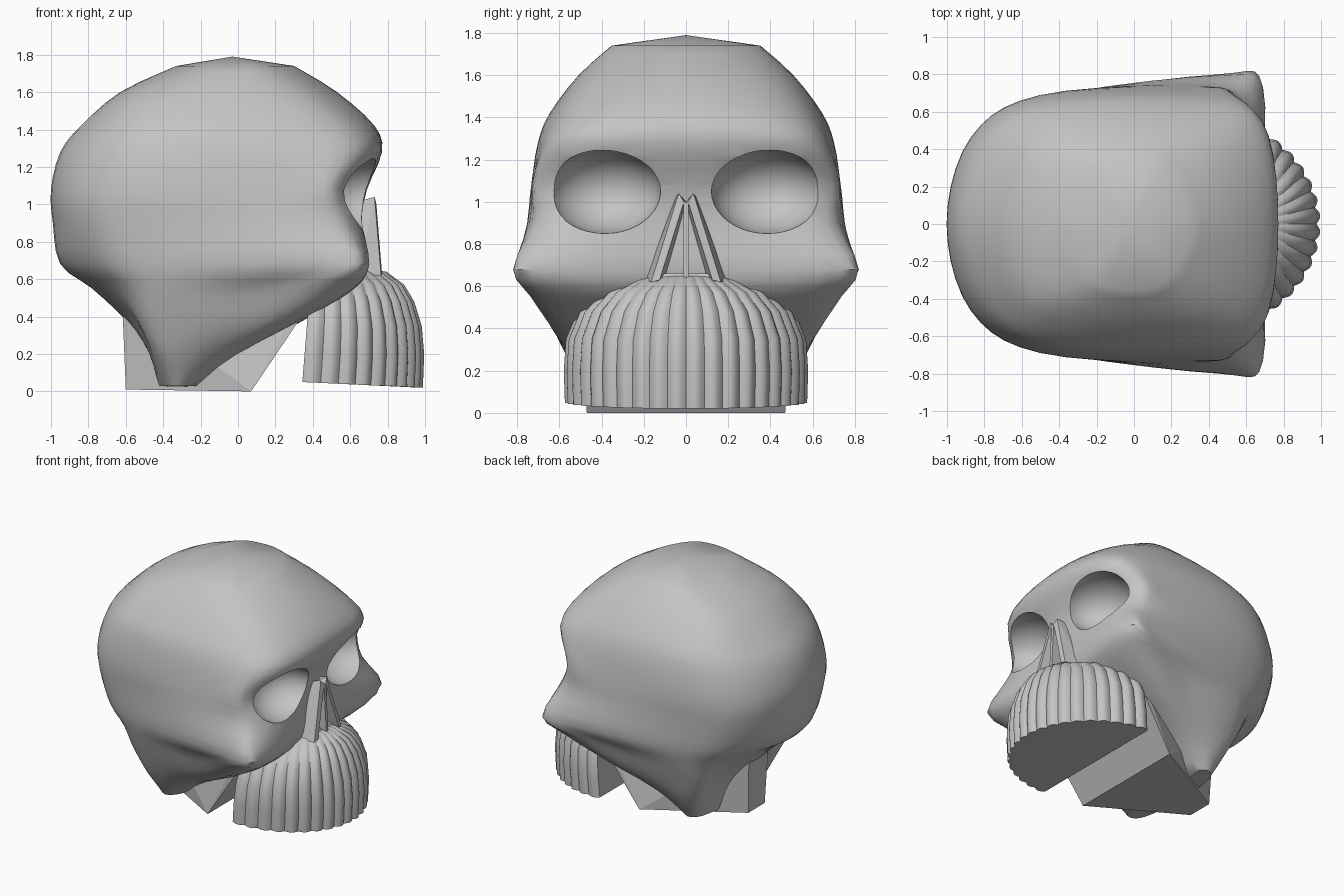
import bpy
import bmesh
from math import sin, cos, pi
from mathutils import Vector

old = bpy.data.objects.get("Cube")
if old:
    bpy.data.objects.remove(old, do_unlink=True)

bone = bpy.data.materials.new("bone_grey")
bone.use_nodes = True
bone.diffuse_color = (0.55, 0.55, 0.55, 1)
bone.node_tree.nodes["Principled BSDF"].inputs["Base Color"].default_value = bone.diffuse_color


def make(name, bm):
    bmesh.ops.recalc_face_normals(bm, faces=bm.faces)
    mesh = bpy.data.meshes.new(name)
    bm.to_mesh(mesh)
    bm.free()
    mesh.materials.append(bone)
    obj = bpy.data.objects.new(name, mesh)
    bpy.context.collection.objects.link(obj)
    return obj


def activate(obj):
    bpy.ops.object.select_all(action='DESELECT')
    obj.select_set(True)
    bpy.context.view_layer.objects.active = obj


def smooth(obj, angle):
    activate(obj)
    bpy.ops.object.shade_smooth_by_angle(angle=angle)


def hull(name, points):
    bm = bmesh.new()
    for p in points:
        bm.verts.new(p)
    bmesh.ops.convex_hull(bm, input=bm.verts)
    return make(name, bm)


def spline(points, steps, closed):
    """Smooth curve passing through all the points."""
    n = len(points)
    pick = (lambda i: points[i % n]) if closed else (lambda i: points[max(0, min(n - 1, i))])
    result = []
    for i in range(n if closed else n - 1):
        a, b, c, d = (pick(i + k) for k in (-1, 0, 1, 2))
        for s in range(steps):
            t = s / steps
            result.append(b + ((c - a) * t + (a * 2 - b * 5 + c * 4 - d) * t * t
                               + (b * 3 - a - c * 3 + d) * t ** 3) / 2)
    if not closed:
        result.append(points[-1])
    return result


def loft(bm, rings):
    """Skin closed rings of equal length and cap both ends."""
    rows = [[bm.verts.new(p) for p in ring] for ring in rings]
    n = len(rows[0])
    for low, high in zip(rows, rows[1:]):
        for i in range(n):
            j = (i + 1) % n
            bm.faces.new((low[i], low[j], high[j], high[i]))
    return rows


def fan(bm, row, tip):
    center = bm.verts.new(tip)
    for i, v in enumerate(row):
        bm.faces.new((v, row[(i + 1) % len(row)], center))


# Cranium: height, back x, then rear, side, cheek and brow points, front x
sections = [
    (.03, -.42, (-.42, .2), (-.38, .38), (-.3, .42), (-.22, .3), -.2),
    (.2, -.47, (-.47, .3), (-.42, .5), (-.2, .52), (0, .4), .02),
    (.38, -.6, (-.55, .35), (-.47, .57), (0, .62), (.32, .55), .34),
    (.55, -.78, (-.7, .36), (-.48, .63), (.1, .69), (.58, .68), .6),
    (.68, -.95, (-.82, .4), (-.5, .66), (.45, .8), (.69, .73), .67),
    (.9, -.99, (-.86, .46), (-.5, .68), (.35, .75), (.63, .6), .66),
    (1.08, -1, (-.87, .46), (-.5, .69), (.3, .73), (.56, .64), .69),
    (1.28, -.95, (-.8, .46), (-.45, .67), (.3, .69), (.68, .56), .77),
    (1.42, -.84, (-.7, .44), (-.4, .62), (.25, .63), (.62, .48), .73),
    (1.6, -.63, (-.54, .35), (-.3, .48), (.15, .5), (.42, .36), .53),
    (1.74, -.33, (-.27, .2), (-.15, .33), (.1, .34), (.24, .2), .3),
]
rings = []
for z, back, *side, front in sections:
    half = [(back, 0)] + side + [(front, 0)]
    loop = half + [(x, -y) for x, y in reversed(side)]
    rings.append(spline([Vector((x, y, z)) for x, y in loop], 5, True))
columns = [spline(list(col), 3, False) for col in zip(*rings)]
bm = bmesh.new()
rows = loft(bm, list(zip(*columns)))
fan(bm, rows[0], (-.31, 0, .02))
fan(bm, rows[-1], (-.03, 0, 1.79))
cranium = make("cranium", bm)

# Eye sockets carved out of the cranium
for side in (1, -1):
    bm = bmesh.new()
    bmesh.ops.create_uvsphere(bm, u_segments=32, v_segments=20, radius=1)
    bmesh.ops.scale(bm, vec=(.25, .265, .2), verts=bm.verts)
    bmesh.ops.translate(bm, vec=(.67, side * .385, 1.05), verts=bm.verts)
    cutter = make("socket_cutter", bm)
    cutter.hide_render = True
    cut = cranium.modifiers.new("socket", 'BOOLEAN')
    cut.operation = 'DIFFERENCE'
    cut.solver = 'EXACT'
    cut.object = cutter
    activate(cranium)
    bpy.ops.object.modifier_apply(modifier=cut.name)
    bpy.data.objects.remove(cutter, do_unlink=True)
smooth(cranium, 0.7)

# Upper teeth: fluted half dome with a flat back and base
bm = bmesh.new()
ribs, fine = 20, 6
rings = []
for z, rx, ry in ((.05, .64, .57), (.2, .635, .575), (.35, .61, .565),
                  (.48, .56, .51), (.57, .5, .42), (.64, .4, .27)):
    ring = []
    for i in range(ribs * fine + 1):
        a = pi * (i / (ribs * fine) - .5)
        swell = .975 + .035 * abs(sin(pi * i / fine))
        ring.append((.34 + z * .08 + rx * cos(a) * swell, ry * sin(a) * swell,
                     z - .03 * cos(a) * (z < .1)))
    rings.append(ring)
rows = loft(bm, rings)
fan(bm, rows[0], (.36, 0, .05))
fan(bm, rows[-1], (.5, 0, .68))
smooth(make("teeth", bm), 0.75)

# Neck stump, narrow at the back and flaring towards the jaw
hull("neck", [(x, s * y, z) for s in (1, -1) for x, y, z in (
    (-.6, .1, .01), (.07, .47, 0), (-.62, .12, .5), (.34, .5, .4), (.34, .5, .5))])

# Nose: two slanted walls, a central septum and a floor
for side, label in ((1, "left"), (-1, "right")):
    hull(label + "_nose_wall", [(x, side * y, z) for x, y, z in (
        (.66, 0, 1), (.74, .01, 1), (.66, .05, 1.02), (.73, .035, 1.04),
        (.64, .1, .62), (.77, .125, .63), (.64, .2, .62), (.765, .165, .62))])
hull("nose_septum", [(x, y, z) for y in (.012, -.012) for x, z in (
    (.64, 1), (.74, 1), (.64, .64), (.76, .64))])
hull("nose_floor", [(x, y, z) for y in (.12, -.12) for x, z in (
    (.64, .66), (.72, .66), (.64, .6), (.75, .6))])
